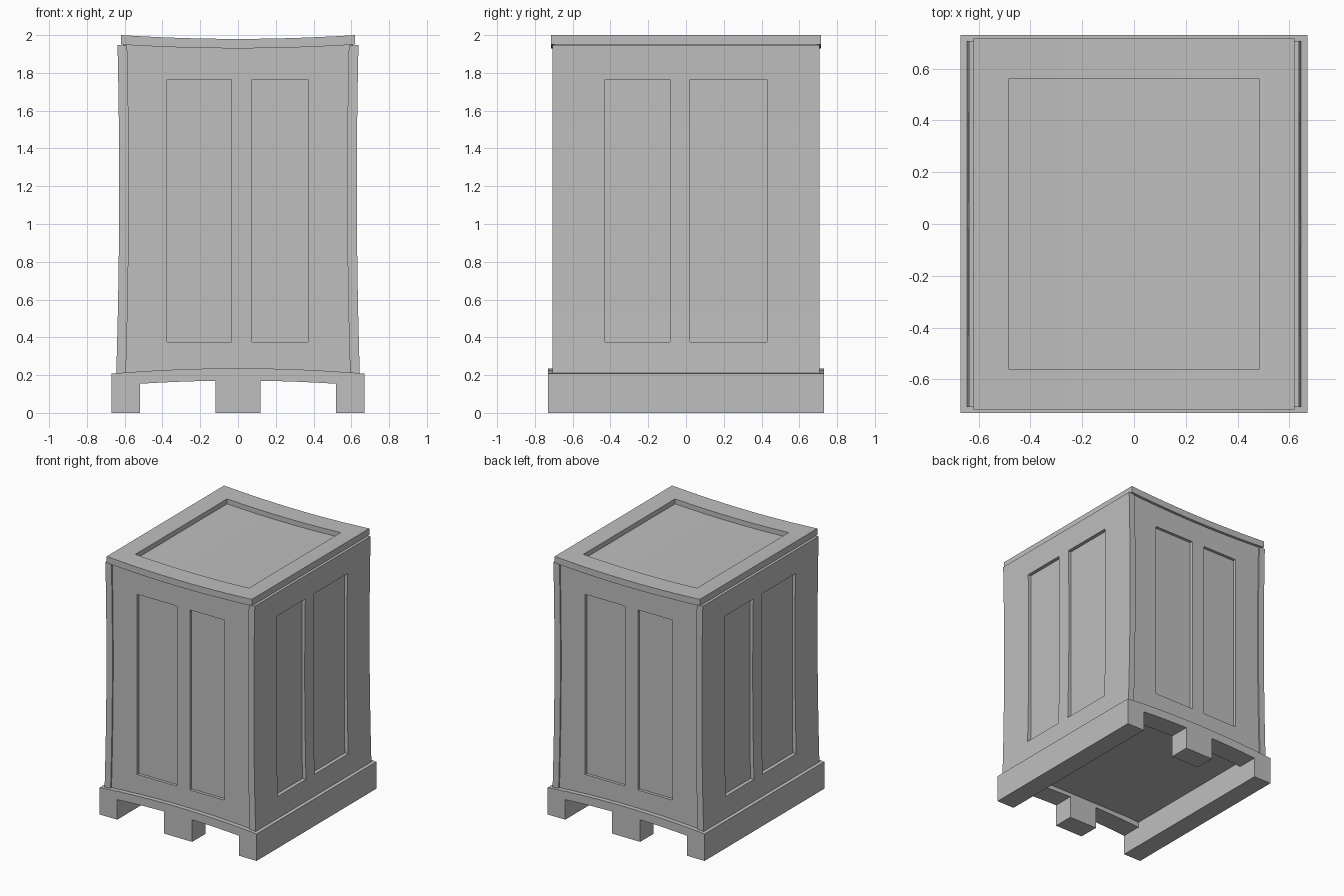
import bpy, bmesh
from mathutils import Vector

cube = bpy.data.objects.get("Cube")
if cube:
    bpy.data.objects.remove(cube, do_unlink=True)

grey = bpy.data.materials.new("plain_grey")
grey.use_nodes = True
colour = (0.52, 0.52, 0.52, 1)
grey.diffuse_color = colour
grey.node_tree.nodes["Principled BSDF"].inputs["Base Color"].default_value = colour


def arch(x, rise, half):
    return rise * (1 - (x / half) ** 2)


def warp_base(v):
    if v.z > 0.1:
        v.z += arch(v.x, 0.028, 0.67)


def warp_lid(v):
    v.z -= arch(v.x, 0.02, 0.62)


def warp_body(v):
    # Sides pinch in at mid height, ends follow the lid and base curves
    x = v.x
    v.x += (1 if x > 0 else -1 if x < 0 else 0) * 0.016 * (v.z - 1.2) ** 2
    if v.z > 1.9:
        v.z -= arch(x, 0.02, 0.62)


def build(name, boxes, warp=None):
    """Join boxes (x0, x1, y0, y1, z0, z1), slice them, then bend them."""
    bm = bmesh.new()
    for x0, x1, y0, y1, z0, z1 in boxes:
        part = bmesh.ops.create_cube(bm, size=1)["verts"]
        for v in part:
            v.co = Vector((x1 if v.co.x > 0 else x0,
                           y1 if v.co.y > 0 else y0,
                           z1 if v.co.z > 0 else z0))
    if warp:
        cuts = [((i * 0.1, 0, 0), (1, 0, 0)) for i in range(-6, 7)]
        if warp is warp_body:
            cuts += [((0, 0, 0.3 + i * 0.2), (0, 0, 1)) for i in range(9)]
        for point, normal in cuts:
            bmesh.ops.bisect_plane(bm, geom=bm.verts[:] + bm.edges[:] + bm.faces[:],
                                   plane_co=point, plane_no=normal)
        for v in bm.verts:
            warp(v.co)
    bmesh.ops.recalc_face_normals(bm, faces=bm.faces[:])
    mesh = bpy.data.meshes.new(name)
    bm.to_mesh(mesh)
    bm.free()
    mesh.materials.append(grey)
    obj = bpy.data.objects.new(name, mesh)
    bpy.context.collection.objects.link(obj)
    return obj


def select(obj):
    bpy.ops.object.select_all(action="DESELECT")
    obj.select_set(True)
    bpy.context.view_layer.objects.active = obj


def carve(obj, boxes, warp=None):
    cutter = build("cutter", boxes, warp)
    cutter.hide_render = True
    mod = obj.modifiers.new("carve", "BOOLEAN")
    mod.operation = "DIFFERENCE"
    mod.solver = "EXACT"
    mod.object = cutter
    select(obj)
    bpy.ops.object.modifier_apply(modifier=mod.name)
    bpy.data.objects.remove(cutter, do_unlink=True)


def turned(box):
    """The same box rotated half a turn about z."""
    x0, x1, y0, y1, z0, z1 = box
    return (-x1, -x0, -y1, -y0, z0, z1)


# Pallet base: arched deck on two runners and two middle blocks
base = build("pallet_base", [(-0.67, 0.67, -0.73, 0.73, 0, 0.208)], warp_base)
carve(base, [(-0.52, 0.52, -0.57, 0.57, -0.1, 0.183)], warp_base)
fork_slot = (0.12, 0.52, -1, 1, -0.1, 0.143)
carve(base, [fork_slot, turned(fork_slot)], warp_base)

# Front and back walls with two unequal recessed panels each
core = build("crate_walls", [(-0.6, 0.6, -0.695, 0.695, 0.2, 1.955)], warp_body)
for x0, x1 in ((-0.375, -0.035), (0.075, 0.37)):
    panel = (x0, x1, -0.8, -0.672, 0.375, 1.765)
    carve(core, [panel, turned(panel)])

# Side walls, standing slightly proud of the front and back
side = (0.578, 0.629, -0.706, 0.706, 0.2, 1.947)
for name, shape in (("left_wall", lambda b: b), ("right_wall", turned)):
    wall = build(name, [shape(side)], warp_body)
    carve(wall, [shape((0.607, 0.8, y0, y1, 0.375, 1.765))
                 for y0, y1 in ((-0.43, -0.085), (0.02, 0.43))])
    # Open the core behind the recess so its floor stays the wall itself
    select(wall)
    bpy.ops.object.shade_smooth_by_angle()

# Sagging lid with a sunken centre
lid = build("lid", [(-0.62, 0.62, -0.716, 0.716, 1.95, 2.0)], warp_lid)
carve(lid, [(-0.485, 0.485, -0.56, 0.56, 1.962, 2.1)], warp_lid)

for obj in (base, core, lid):
    select(obj)
    bpy.ops.object.shade_smooth_by_angle()
